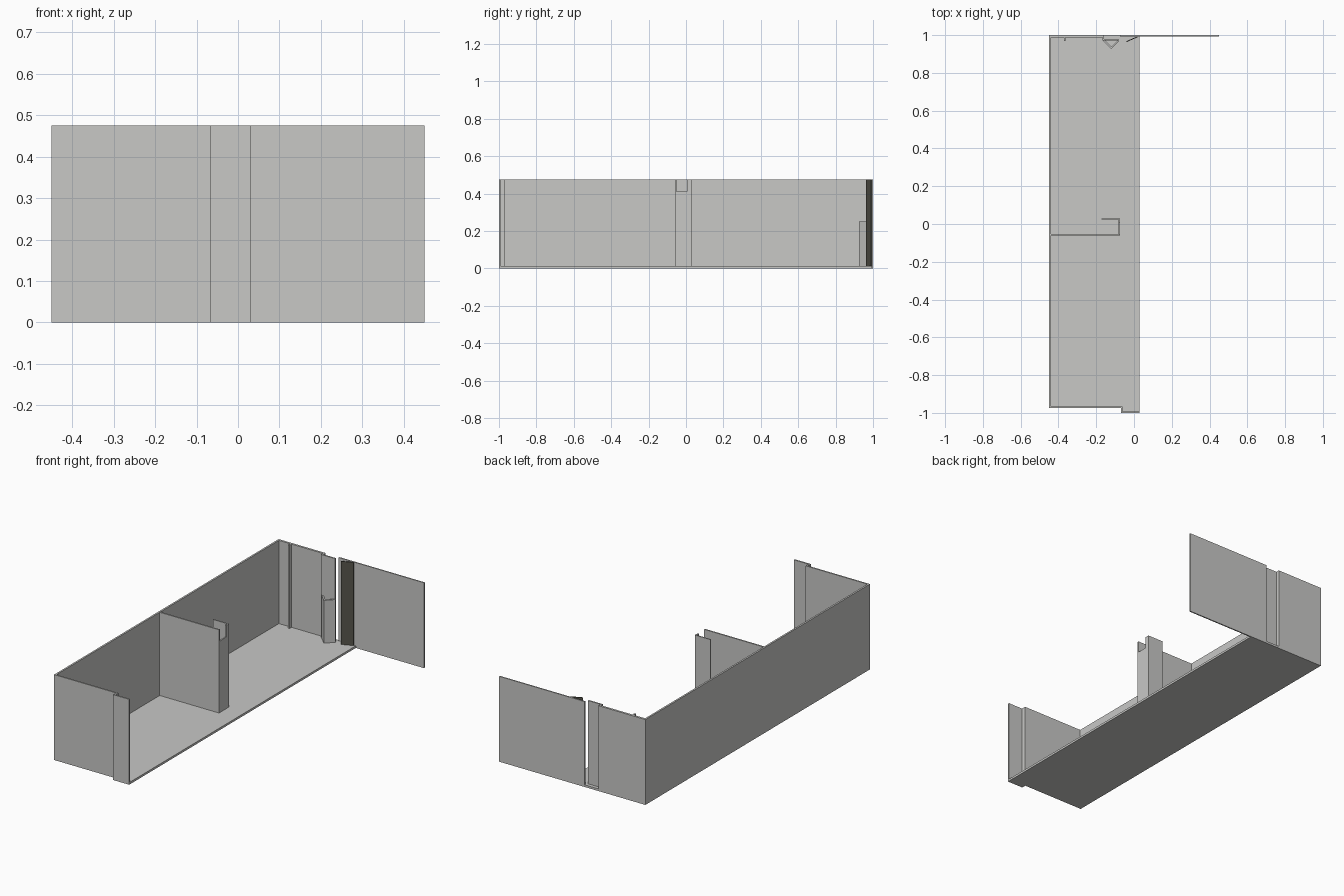
import bpy, bmesh

if "Cube" in bpy.data.objects:
    bpy.data.objects.remove(bpy.data.objects["Cube"])

H = 0.475    # overall height
F = 0.012    # floor thickness
T = 0.01     # wall thickness


def material(name, rgb):
    m = bpy.data.materials.new(name)
    m.diffuse_color = (*rgb, 1)
    m.use_nodes = True
    m.node_tree.nodes["Principled BSDF"].inputs["Base Color"].default_value = m.diffuse_color
    return m


GREY = material("light_grey", (0.58, 0.58, 0.565))
DARK = material("dark_olive_grey", (0.09, 0.088, 0.07))


def prism(name, outline, z0=F, z1=H, mat=GREY):
    """Extrude a plan outline vertically."""
    bm = bmesh.new()
    base = bm.faces.new([bm.verts.new((x, y, z0)) for x, y in outline])
    ext = bmesh.ops.extrude_face_region(bm, geom=[base])
    top = [v for v in ext["geom"] if isinstance(v, bmesh.types.BMVert)]
    bmesh.ops.translate(bm, verts=top, vec=(0, 0, z1 - z0))
    bmesh.ops.recalc_face_normals(bm, faces=bm.faces)
    me = bpy.data.meshes.new(name)
    bm.to_mesh(me)
    bm.free()
    me.materials.append(mat)
    ob = bpy.data.objects.new(name, me)
    bpy.context.collection.objects.link(ob)
    return ob


def slab(name, x0, x1, y0, y1, z0=F, z1=H, mat=GREY):
    return prism(name, [(x0, y0), (x1, y0), (x1, y1), (x0, y1)], z0, z1, mat)


# floor with the small step at the front
prism("floor", [(-0.45, -0.975), (-0.068, -0.975), (-0.068, -1),
                (0.03, -1), (0.03, 1), (-0.45, 1)], 0, F)

# long side wall
slab("side_wall", -0.45, -0.45 + T, -0.975, 1)

# front wall, stepping forward at its free end
prism("front_wall", [(-0.44, -0.975), (-0.068, -0.975), (-0.068, -1), (0.03, -1),
                     (0.03, -0.992), (-0.06, -0.992), (-0.06, -0.967), (-0.44, -0.967)])

# middle partition: wall, notched end panel and return
slab("partition_wall", -0.44, -0.075, -0.06, -0.052)
slab("partition_end_lower", -0.083, -0.075, -0.052, 0.03, F, 0.41)
slab("partition_end_upper", -0.083, -0.075, 0.005, 0.03, 0.41, H)
slab("partition_return", -0.172, -0.083, 0.024, 0.03)

# back wall with a small rib and a recessed panel
slab("back_wall", -0.44, -0.16, 0.988, 1)
slab("back_rib", -0.37, -0.362, 0.97, 0.988)
slab("recessed_panel", -0.165, -0.082, 0.972, 0.98)
slab("recess_cheek", -0.168, -0.16, 0.972, 0.988)

# half-height V-shaped column in front of the recess
prism("v_column", [(-0.166, 0.972), (-0.12, 0.926), (-0.078, 0.968), (-0.084, 0.974),
                   (-0.12, 0.938), (-0.154, 0.972)], F, 0.25)

# thin back panel running outwards, with its dark angled strip
slab("outer_panel", -0.075, 0.45, 0.993, 1, 0, H)
prism("angled_strip", [(-0.04, 0.963), (0.02, 0.989), (0.018, 0.993), (-0.042, 0.967)], F, H, DARK)
